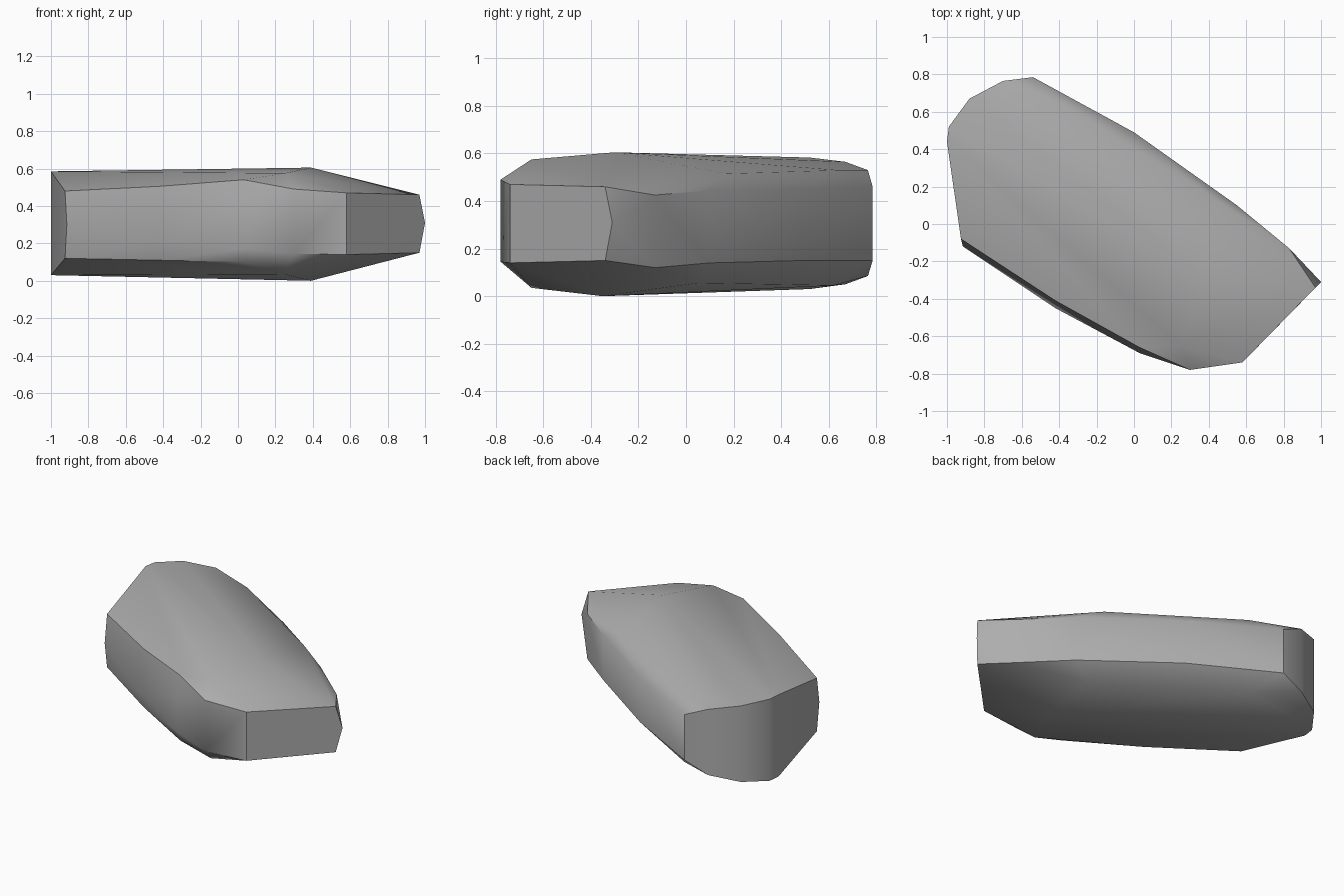
import bpy
import bmesh
import math

default_cube = bpy.data.objects.get("Cube")
if default_cube:
    bpy.data.objects.remove(default_cube, do_unlink=True)


def make_material(name, grey):
    """One flat colour for viewport and render."""
    colour = (grey, grey, grey, 1)
    material = bpy.data.materials.new(name)
    material.use_nodes = True
    material.diffuse_color = colour
    shader = next(n for n in material.node_tree.nodes if n.type == 'BSDF_PRINCIPLED')
    shader.inputs["Base Color"].default_value = colour
    shader.inputs["Roughness"].default_value = 0.9
    return material


def build_boulder(name, upright_edges, points, material):
    """Wrap a chiselled convex skin around upright edges and single points."""
    bm = bmesh.new()
    for x, y, low, high in upright_edges:
        bm.verts.new((x, y, low))
        bm.verts.new((x, y, high))
    for point in points:
        bm.verts.new(point)
    result = bmesh.ops.convex_hull(bm, input=bm.verts[:])
    spare = set(result["geom_interior"]) | set(result["geom_unused"])
    spare_verts = [v for v in spare if isinstance(v, bmesh.types.BMVert)]
    bmesh.ops.delete(bm, geom=spare_verts, context='VERTS')
    bmesh.ops.recalc_face_normals(bm, faces=bm.faces[:])
    mesh = bpy.data.meshes.new(name)
    bm.to_mesh(mesh)
    bm.free()
    mesh.materials.append(material)
    boulder = bpy.data.objects.new(name, mesh)
    bpy.context.collection.objects.link(boulder)
    return boulder


# Upright edges as x, y, lower z, upper z
rounded_back_corner = [
    (-.54, .785, .15, .46),
    (-.7, .765, .085, .53),
    (-.88, .67, .05, .565),
    (-.99, .52, .03, .583),
    (-1, .44, .03, .585),
]
long_back_wall = [
    (0, .49, .15, .45),
    (.55, .1, .14, .445),
    (.83, -.13, .12, .425),
]
blunt_end = [
    (.97, -.34, .15, .46),
    (.58, -.74, .14, .47),
    (.3, -.78, .145, .49),
]
long_front_wall = [
    (-.925, -.08, .12, .48),
    (-.42, -.41, .11, .505),
    (.03, -.66, .1, .54),
]

# Single points that bulge the walls and crown the two broad faces
wall_bulges = [
    (1, -.31, .31),
    (-.915, -.12, .3),
    (-.42, -.45, .22),
    (.03, -.69, .17),
    (.03, -.69, .4),
]
crown = [
    (.39, -.3, .605),
    (.25, -.65, .575),
    (.38, .17, .515),
    (-.38, .64, .53),
]
underside = [
    (.39, -.35, 0),
    (.25, -.65, .035),
    (.42, .05, .055),
    (-.42, .62, .045),
]

stone_grey = make_material("stone grey", .42)
boulder = build_boulder(
    "boulder",
    rounded_back_corner + long_back_wall + blunt_end + long_front_wall,
    wall_bulges + crown + underside,
    stone_grey,
)

# Soft facets with the strongest ridges kept crisp
bpy.ops.object.select_all(action='DESELECT')
boulder.select_set(True)
bpy.context.view_layer.objects.active = boulder
bpy.ops.object.shade_smooth_by_angle(angle=math.radians(35))
